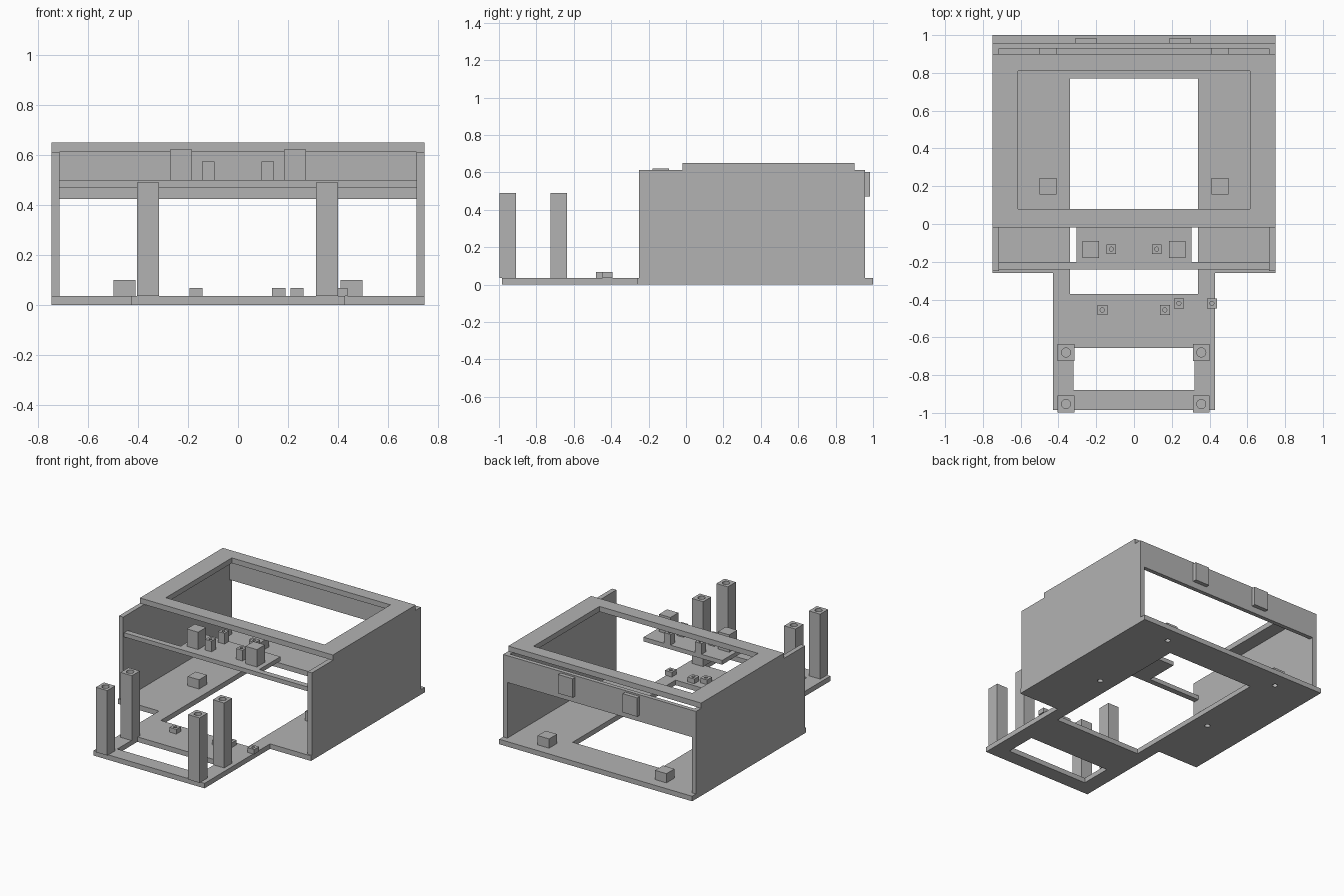
import bpy, bmesh
from mathutils import Vector

cube = bpy.data.objects.get("Cube")
if cube:
    bpy.data.objects.remove(cube, do_unlink=True)

grey = bpy.data.materials.new("plain grey")
grey.use_nodes = True
grey.diffuse_color = (0.45, 0.45, 0.45, 1)
grey.node_tree.nodes["Principled BSDF"].inputs["Base Color"].default_value = grey.diffuse_color


def finish(name, bm):
    bmesh.ops.recalc_face_normals(bm, faces=bm.faces)
    mesh = bpy.data.meshes.new(name)
    bm.to_mesh(mesh)
    bm.free()
    mesh.materials.append(grey)
    obj = bpy.data.objects.new(name, mesh)
    bpy.context.collection.objects.link(obj)
    return obj


def box(name, x, y, z):
    bm = bmesh.new()
    bmesh.ops.create_cube(bm, size=1)
    for v in bm.verts:
        v.co = [a + (c + 0.5) * (b - a) for c, (a, b) in zip(v.co, (x, y, z))]
    return finish(name, bm)


def block(name, x, y, width, z):
    """Square upright block centred on x, y."""
    h = width / 2
    return box(name, (x - h, x + h), (y - h, y + h), z)


def prism(name, points, direction):
    bm = bmesh.new()
    face = bm.faces.new([bm.verts.new(p) for p in points])
    new = bmesh.ops.extrude_face_region(bm, geom=[face])["geom"]
    bmesh.ops.translate(bm, vec=Vector(direction),
                        verts=[v for v in new if isinstance(v, bmesh.types.BMVert)])
    return finish(name, bm)


def drill(x, y, radius, z):
    bm = bmesh.new()
    bmesh.ops.create_cone(bm, cap_ends=True, segments=24, radius1=radius,
                          radius2=radius, depth=z[1] - z[0])
    bmesh.ops.translate(bm, vec=(x, y, sum(z) / 2), verts=bm.verts)
    return finish("drill", bm)


def cut(obj, *cutters):
    """Subtract the cutters, keep the result and remove the cutters."""
    for c in cutters:
        c.hide_render = True
        mod = obj.modifiers.new("cut", 'BOOLEAN')
        mod.operation, mod.solver, mod.object = 'DIFFERENCE', 'EXACT', c
    bpy.context.view_layer.update()
    graph = bpy.context.evaluated_depsgraph_get()
    mesh = bpy.data.meshes.new_from_object(obj.evaluated_get(graph))
    obj.modifiers.clear()
    obj.data = mesh
    for c in cutters:
        bpy.data.objects.remove(c, do_unlink=True)


FLOOR, SHELF, RIM, TOP = 0.035, 0.5, 0.613, 0.65
W, IN = 0.748, 0.715

# Base plate with a narrower front tongue, two openings and screw holes
right_edge = [(0.43, -0.985), (0.43, -0.26), (W, -0.26), (W, 1)]
outline = right_edge + [(-x, y) for x, y in reversed(right_edge)]
base = prism("base_plate", [(x, y, 0) for x, y in outline], (0, 0, FLOOR))
mounts = [(x, y) for x in (-0.455, 0.455) for y in (0.2, 0.885)]
cut(base,
    box("opening", (-0.34, 0.34), (-0.37, 0.77), (-1, 1)),
    box("opening", (-0.32, 0.32), (-0.88, -0.657), (-1, 1)),
    *[drill(x, y, 0.018, (-0.1, 0.1)) for x, y in mounts])

# Mounting blocks, drilled from below
for x, y in mounts:
    cut(block("mounting_block", x, y, 0.088, (FLOOR, 0.1)),
        drill(x, y, 0.018, (-0.1, 0.08)))

# Side walls with stepped top edges
profile = [(-0.25, FLOOR), (0.957, FLOOR), (0.957, RIM), (0.9, RIM),
           (0.9, TOP), (-0.018, TOP), (-0.018, RIM), (-0.25, RIM)]
for name, x in (("left_wall", IN), ("right_wall", -W)):
    prism(name, [(x, y, z) for y, z in profile], (W - IN, 0, 0))

# Top frame
frame = box("top_frame", (-IN, IN), (-0.018, 0.9), (RIM, TOP))
cut(frame, box("opening", (-0.615, 0.615), (0.08, 0.81), (0, 1)))

# Back panel and its clips
box("back_panel", (-IN, IN), (0.928, 0.957), (0.425, RIM))
for x in (-0.255, 0.245):
    box("back_clip", (x - 0.056, x + 0.056), (0.957, 0.985), (0.47, 0.602))

# Shelf: cross bar and central tab
tab = [(0.305, -0.2), (0.305, 0.035)]
half = [(IN, -0.24), (IN, -0.2)] + tab
prism("shelf", [(x, y, 0.47) for x, y in half + [(-x, y) for x, y in reversed(half)]],
      (0, 0, SHELF - 0.47))

# Supports on the shelf
for side in (-1, 1):
    block("shelf_block", side * 0.228, -0.135, 0.088, (SHELF, 0.622))
    for y in (-0.133, 0.01):
        x = side * 0.12
        cut(block("shelf_standoff", x, y, 0.05, (SHELF, 0.575)),
            drill(x, y, 0.011, (0.52, 0.7)))

# Small standoffs on the base
for x, y in ((-0.168, -0.455), (0.163, -0.455), (0.237, -0.42), (0.412, -0.42)):
    cut(block("base_standoff", x, y, 0.053, (FLOOR, 0.068)),
        drill(x, y, 0.011, (0.04, 0.2)))

# Tall posts at the front, drilled from the top
for x in (-0.36, 0.356):
    for y in (-0.953, -0.68):
        cut(block("tall_post", x, y, 0.088, (FLOOR, 0.49)),
            drill(x, y, 0.024, (0.39, 0.7)))
